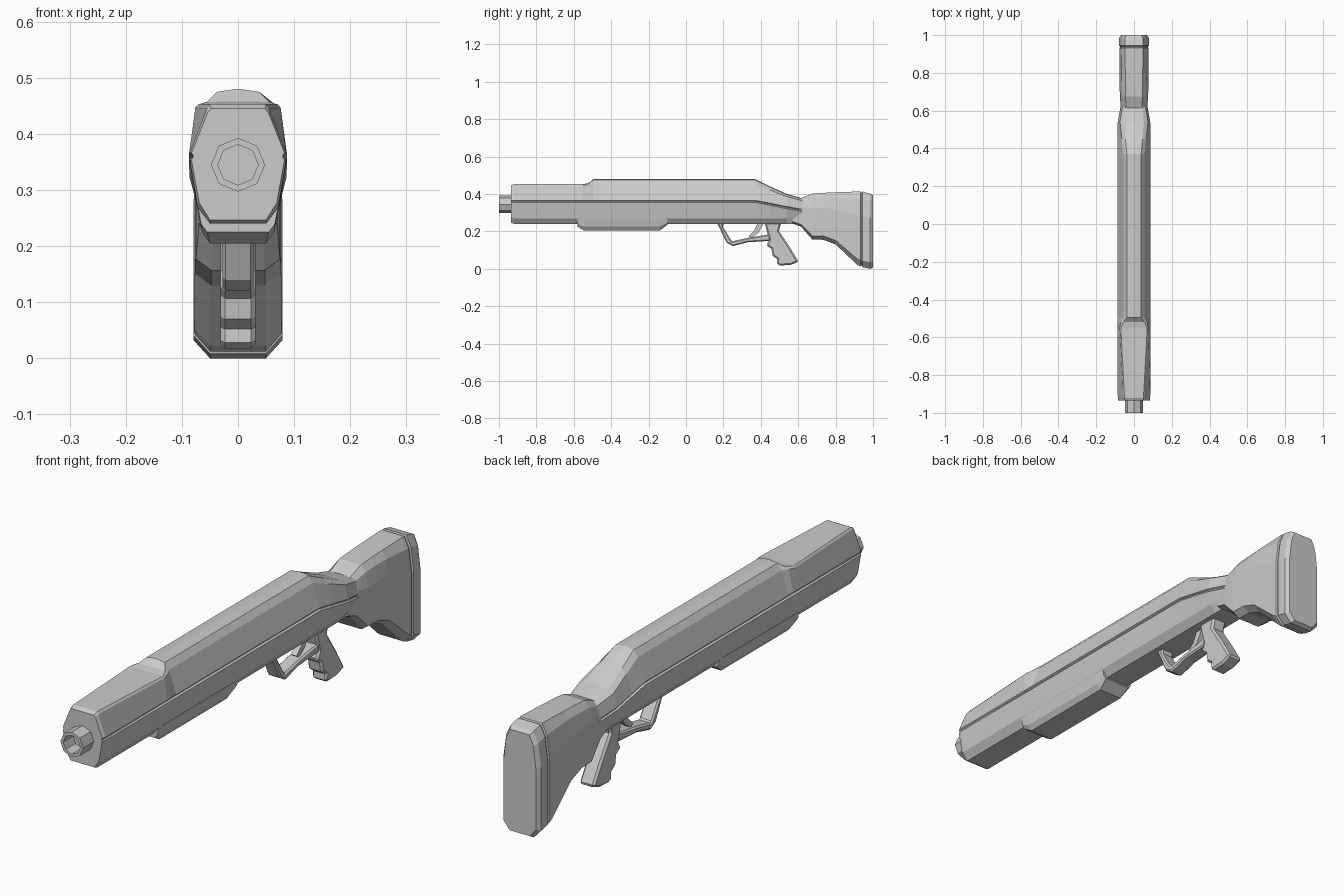
import bpy, bmesh, math


def finish(name, bm):
    bmesh.ops.remove_doubles(bm, verts=bm.verts, dist=1e-5)
    bmesh.ops.recalc_face_normals(bm, faces=bm.faces)
    me = bpy.data.meshes.new(name)
    bm.to_mesh(me)
    bm.free()
    ob = bpy.data.objects.new(name, me)
    bpy.context.collection.objects.link(ob)
    return ob


def bridge(bm, a, b):
    n = len(a)
    for i in range(n):
        j = (i + 1) % n
        bm.faces.new((a[i], a[j], b[j], b[i]))


def loft(name, stations):
    """Skin half sections [(y, [(x, z), ...])], mirrored across x = 0."""
    bm = bmesh.new()
    rings = []
    for y, half in stations:
        pts = half + [(-x, z) for x, z in reversed(half)]
        rings.append([bm.verts.new((x, y, z)) for x, z in pts])
    for a, b in zip(rings, rings[1:]):
        bridge(bm, a, b)
    bm.faces.new(rings[0])
    bm.faces.new(rings[-1])
    return finish(name, bm)


def plate(name, profile, w, bevel=0.0):
    """Extrude a side profile of (y, z) points to half width w."""
    bm = bmesh.new()
    rings = [[bm.verts.new((x, y, z)) for y, z in profile] for x in (-w, w)]
    bridge(bm, *rings)
    bm.faces.new(rings[0])
    bm.faces.new(rings[1])
    ob = finish(name, bm)
    if bevel:
        m = ob.modifiers.new("bevel", 'BEVEL')
        m.width = bevel
        m.segments = 1
        m.limit_method = 'ANGLE'
        m.angle_limit = math.radians(60)
    return ob


# Main body: faceted section with a side groove and a top edge that varies
def body_section(y, w, g, depth, shoulder, top, crown, bottom=0.24):
    return (y, [(0.05, bottom), (w - 0.014, bottom + 0.03),
                (w, g - 0.006), (w - depth, g - 0.002), (w - depth, g + 0.002),
                (w, g + 0.006), shoulder, top, (0.004, crown)])


loft("body", [
    body_section(-0.935, 0.083, 0.36, 0.003, (0.054, 0.438), (0.048, 0.445), 0.445, 0.247),
    body_section(-0.92, 0.086, 0.36, 0.004, (0.056, 0.445), (0.05, 0.453), 0.453),
    body_section(-0.55, 0.087, 0.36, 0.007, (0.076, 0.447), (0.07, 0.453), 0.453),
    body_section(-0.52, 0.087, 0.36, 0.007, (0.069, 0.45), (0.056, 0.457), 0.458),
    body_section(-0.495, 0.087, 0.36, 0.007, (0.056, 0.452), (0.038, 0.475), 0.48),
    body_section(0.37, 0.087, 0.36, 0.007, (0.056, 0.452), (0.038, 0.475), 0.48),
    body_section(0.45, 0.087, 0.345, 0.007, (0.064, 0.42), (0.045, 0.437), 0.44),
    body_section(0.54, 0.086, 0.327, 0.006, (0.074, 0.385), (0.052, 0.397), 0.40),
    body_section(0.63, 0.07, 0.31, 0.004, (0.06, 0.362), (0.046, 0.372), 0.374),
])

# Lower fore grip
loft("fore_grip", [
    (-0.58, [(0.055, 0.225), (0.066, 0.24), (0.071, 0.268)]),
    (-0.545, [(0.05, 0.205), (0.064, 0.225), (0.073, 0.268)]),
    (-0.14, [(0.05, 0.205), (0.064, 0.225), (0.073, 0.268)]),
    (-0.10, [(0.055, 0.235), (0.066, 0.245), (0.071, 0.268)]),
])

# Octagonal muzzle with a recessed bore
bm = bmesh.new()
rings = []
for y, r in ((-0.90, 0.048), (-1.0, 0.048), (-1.0, 0.036), (-0.94, 0.036)):
    rings.append([bm.verts.new((r * math.sin(k * math.tau / 8), y,
                                0.345 + r * math.cos(k * math.tau / 8)))
                  for k in range(8)])
for a, b in zip(rings, rings[1:]):
    bridge(bm, a, b)
bm.faces.new(rings[0])
bm.faces.new(rings[-1])
finish("muzzle", bm)


# Shoulder stock, with a groove ahead of the butt pad
def stock_section(y, w, zb, zt):
    h = zt - zb
    return (y, [(w * 0.63, zb), (w, zb + 0.08 * h), (w, zb + 0.68 * h),
                (w * 0.85, zb + 0.9 * h), (w * 0.6, zt)])


loft("stock", [stock_section(*s) for s in (
    (0.57, 0.064, 0.242, 0.365),
    (0.615, 0.07, 0.225, 0.378),
    (0.675, 0.075, 0.157, 0.402),
    (0.735, 0.076, 0.155, 0.406),
    (0.80, 0.077, 0.13, 0.409),
    (0.915, 0.078, 0.022, 0.413),
    (0.932, 0.078, 0.012, 0.413),
    (0.935, 0.073, 0.018, 0.407),
    (0.941, 0.073, 0.016, 0.407),
    (0.944, 0.079, 0.008, 0.413),
    (0.985, 0.079, 0.0, 0.402),
    (1.0, 0.068, 0.008, 0.393))])

# Trigger guard, trigger and pistol grip
plate("trigger_guard", [
    (0.163, 0.25), (0.217, 0.14), (0.25, 0.121), (0.33, 0.142), (0.41, 0.147),
    (0.45, 0.15), (0.45, 0.185), (0.335, 0.166), (0.245, 0.147), (0.197, 0.225),
    (0.205, 0.25)], 0.028, 0.006)
plate("trigger", [
    (0.385, 0.25), (0.365, 0.205), (0.335, 0.175), (0.35, 0.165), (0.385, 0.19),
    (0.42, 0.25)], 0.012)
plate("pistol_grip", [
    (0.42, 0.25), (0.432, 0.20), (0.445, 0.155), (0.43, 0.125), (0.457, 0.107),
    (0.463, 0.07), (0.488, 0.052), (0.487, 0.028), (0.50, 0.018), (0.555, 0.02),
    (0.602, 0.037), (0.553, 0.118), (0.497, 0.203), (0.51, 0.25)], 0.031, 0.008)
